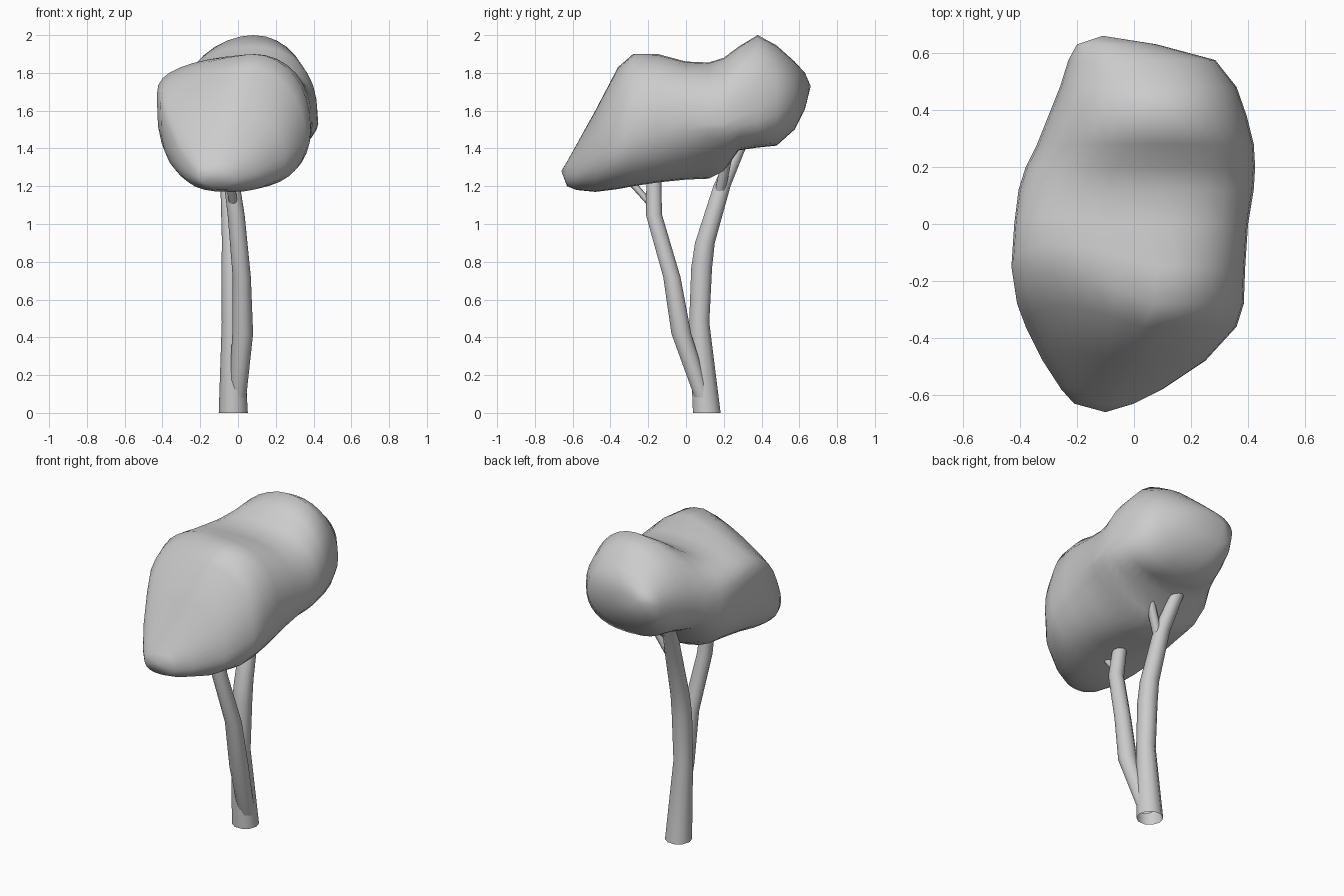
import bpy
import bmesh
from math import cos, sin, pi


def skin(name, rings, poles=(), angle=60):
    """Join equal-sized rings of points into a smooth surface, optionally closed to end points."""
    bm = bmesh.new()
    loops = [[bm.verts.new(p) for p in ring] for ring in rings]
    n = len(loops[0])
    for a, b in zip(loops, loops[1:]):
        for i in range(n):
            j = (i + 1) % n
            bm.faces.new((a[i], a[j], b[j], b[i]))
    for pole, loop in zip(poles, (loops[0], loops[-1])):
        tip = bm.verts.new(pole)
        for i in range(n):
            bm.faces.new((tip, loop[i], loop[(i + 1) % n]))
    bmesh.ops.recalc_face_normals(bm, faces=bm.faces)
    mesh = bpy.data.meshes.new(name)
    bm.to_mesh(mesh)
    bm.free()
    obj = bpy.data.objects.new(name, mesh)
    bpy.context.collection.objects.link(obj)
    bpy.context.view_layer.objects.active = obj
    obj.select_set(True)
    bpy.ops.object.shade_smooth_by_angle(angle=angle * pi / 180)
    obj.select_set(False)
    return obj


def limb(name, path, sides=10):
    """Open tapering tube through (x, y, z, radius) points."""
    rings = [[(x + r * cos(2 * pi * i / sides), y + r * sin(2 * pi * i / sides), z)
              for i in range(sides)] for x, y, z, r in path]
    return skin(name, rings)


def slice_ring(y, zb, zt, zl, zr, xl, xr, xc, p_left, p_low, n=32):
    """Lopsided superellipse cross-section of the canopy at depth y."""
    front = max(0, 1 - abs(y + 0.28) / 0.36)   # how much the brow slants on the left
    ring = []
    for i in range(n):
        c, s = cos(2 * pi * i / n), sin(2 * pi * i / n)
        if c < 0:
            p = p_left if s > 0 else 2.5 + front
        else:
            p = (2.4 if 0 <= y < 0.3 else 2.1) if s > 0 else p_low
        u, v = abs(c) ** (2 / p), abs(s) ** (2 / p)
        zc = (zr if c > 0 else zl)
        x = xc + u * (xr - xc if c > 0 else xl - xc)
        z = zc + v * (zt - zc if s > 0 else zb - zc)
        slant = front * max(0, s) * max(0, xc - x)
        ring.append((x, y + 0.42 * slant, z - 0.12 * slant))
    return ring


# Canopy slices: y, bottom, top, left and right widest heights, left, right, mid x,
# upper-left squareness, lower-right squareness
slices = [
    (-0.63, 1.20, 1.33, 1.27, 1.27, -0.21, 0.00, -0.10, 2.0, 2.2),
    (-0.58, 1.18, 1.42, 1.31, 1.29, -0.255, 0.10, -0.08, 2.2, 2.2),
    (-0.48, 1.17, 1.60, 1.40, 1.35, -0.32, 0.25, -0.03, 2.3, 2.2),
    (-0.36, 1.185, 1.83, 1.54, 1.44, -0.38, 0.36, 0.03, 2.4, 2.2),
    (-0.28, 1.20, 1.90, 1.64, 1.50, -0.41, 0.385, 0.07, 2.5, 2.2),
    (-0.15, 1.22, 1.90, 1.68, 1.55, -0.43, 0.39, 0.08, 2.6, 2.2),
    (0.00, 1.235, 1.86, 1.66, 1.55, -0.42, 0.40, 0.03, 2.7, 1.9),
    (0.12, 1.24, 1.855, 1.64, 1.53, -0.405, 0.42, 0.01, 2.5, 1.5),
    (0.20, 1.28, 1.88, 1.62, 1.53, -0.38, 0.425, 0.03, 2.3, 1.6),
    (0.28, 1.39, 1.94, 1.63, 1.57, -0.34, 0.42, 0.06, 2.0, 2.5),
    (0.38, 1.405, 2.00, 1.66, 1.60, -0.30, 0.395, 0.08, 1.85, 2.7),
    (0.48, 1.415, 1.945, 1.67, 1.64, -0.26, 0.36, 0.06, 1.9, 2.5),
    (0.575, 1.50, 1.86, 1.68, 1.67, -0.23, 0.285, 0.03, 2.0, 2.2),
    (0.63, 1.61, 1.80, 1.71, 1.71, -0.20, 0.08, -0.06, 2.0, 2.0),
]
skin("canopy", [slice_ring(*s) for s in slices],
     poles=((-0.10, -0.66, 1.28), (-0.11, 0.66, 1.73)), angle=80)

# Main rear trunk, open at the foot
limb("rear_trunk", [(-0.025, 0.11, 0.0, 0.077), (-0.03, 0.07, 0.48, 0.056),
                    (-0.03, 0.083, 0.77, 0.058), (-0.03, 0.10, 0.90, 0.055),
                    (-0.045, 0.19, 1.20, 0.048), (-0.08, 0.28, 1.41, 0.042),
                    (-0.09, 0.31, 1.48, 0.036)])

# Front trunk splitting off near the foot
limb("front_trunk", [(-0.005, 0.10, 0.05, 0.045), (0.025, -0.025, 0.42, 0.055),
                     (0.02, -0.075, 0.72, 0.048), (-0.01, -0.17, 1.05, 0.045),
                     (-0.045, -0.17, 1.30, 0.04)])

# Thin side branches running into the canopy
limb("rear_branch", [(-0.035, 0.175, 1.15, 0.028), (0.07, 0.22, 1.36, 0.027),
                     (0.12, 0.25, 1.47, 0.022)], 8)
limb("front_branch", [(-0.02, -0.165, 1.08, 0.022), (-0.04, -0.28, 1.21, 0.024),
                      (-0.04, -0.33, 1.27, 0.02)], 8)
